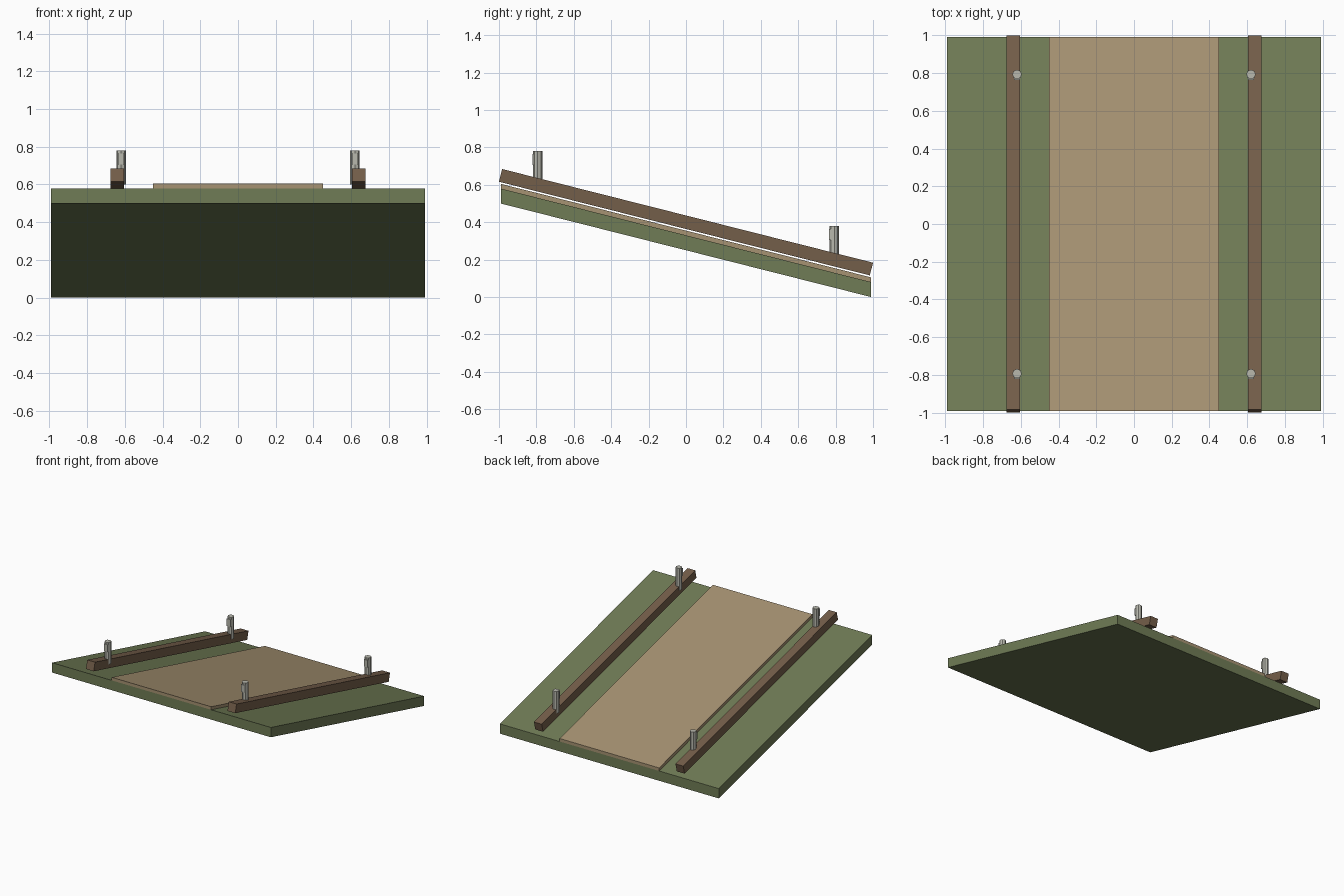
import bpy, bmesh, math
from mathutils import Matrix

if "Cube" in bpy.data.objects:
    bpy.data.objects.remove(bpy.data.objects["Cube"])

SLOPE = 0.5 / 1.98          # drop per unit of y
ANGLE = -math.atan(SLOPE)


def material(name, rgb):
    m = bpy.data.materials.new(name)
    m.diffuse_color = (*rgb, 1)
    m.use_nodes = True
    m.node_tree.nodes["Principled BSDF"].inputs["Base Color"].default_value = m.diffuse_color
    return m


grass = material("grass green", (0.16, 0.20, 0.092))
dirt = material("path tan", (0.38, 0.287, 0.168))
wood = material("rail brown", (0.175, 0.112, 0.068))
metal = material("post grey", (0.48, 0.48, 0.42))


def finish(name, bm, mat):
    bmesh.ops.recalc_face_normals(bm, faces=bm.faces)
    me = bpy.data.meshes.new(name)
    bm.to_mesh(me)
    bm.free()
    me.materials.append(mat)
    ob = bpy.data.objects.new(name, me)
    bpy.context.collection.objects.link(ob)
    return ob


def add_box(bm, center, size, rot=0.0):
    mat = (Matrix.Translation(center) @ Matrix.Rotation(rot, 4, 'X')
           @ Matrix.Diagonal((*size, 1)))
    return bmesh.ops.create_cube(bm, size=1, matrix=mat)["verts"]


def sheared_slab(name, width, z_mid, thick, mat):
    bm = bmesh.new()
    for v in add_box(bm, (0, 0, z_mid), (width, 1.98, thick)):
        v.co.z -= v.co.y * SLOPE
    finish(name, bm, mat)


# Sloping ground with vertical ends, and the raised path on it
sheared_slab("ground_slab", 1.98, 0.29, 0.08, grass)
sheared_slab("path", 0.90, 0.3425, 0.025, dirt)

for side, label in ((-1, "left"), (1, "right")):
    # Square side rail tilted with the slope
    bm = bmesh.new()
    add_box(bm, (side * 0.64, 0, 0.40), (0.07, 2.045, 0.07), ANGLE)
    finish(label + "_rail", bm, wood)

    # Marker posts with a small plate on the uphill face
    for y, end in ((-0.793, "upper"), (0.793, "lower")):
        top = 0.58 - y * SLOPE
        x = side * 0.62
        bm = bmesh.new()
        bmesh.ops.create_cone(bm, cap_ends=True, segments=8, radius1=0.025,
                              radius2=0.025, depth=0.18,
                              matrix=Matrix.Translation((x, y, top - 0.09)))
        finish(f"{label}_{end}_post", bm, metal)
        bm = bmesh.new()
        add_box(bm, (x, y - 0.024, top - 0.045), (0.034, 0.01, 0.06))
        finish(f"{label}_{end}_post_plate", bm, metal)
